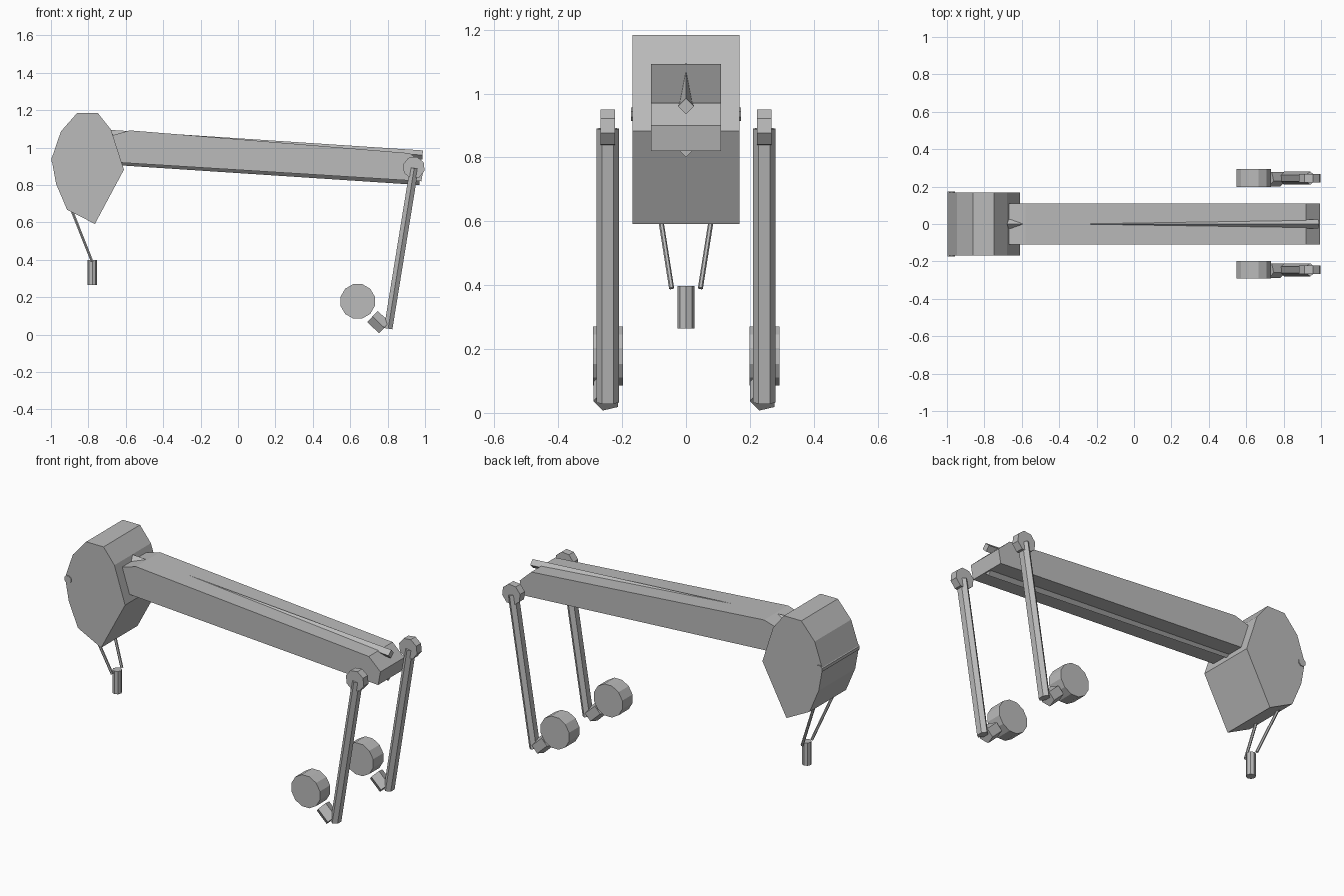
import bpy
from math import cos, sin, radians, tau
from mathutils import Vector, Matrix

if "Cube" in bpy.data.objects:
    bpy.data.objects.remove(bpy.data.objects["Cube"])

grey = bpy.data.materials.new("plain grey")
grey.use_nodes = True
grey.diffuse_color = (0.5, 0.5, 0.5, 1)
grey.node_tree.nodes["Principled BSDF"].inputs["Base Color"].default_value = (0.5, 0.5, 0.5, 1)


def build(name, start, end):
    """Flat-shaded solid joining two matching rings of points."""
    n = len(start)
    faces = [(i, (i + 1) % n, n + (i + 1) % n, n + i) for i in range(n)]
    faces += [tuple(reversed(range(n))), tuple(range(n, 2 * n))]
    mesh = bpy.data.meshes.new(name)
    mesh.from_pydata([*start, *end], [], faces)
    mesh.materials.append(grey)
    obj = bpy.data.objects.new(name, mesh)
    bpy.context.collection.objects.link(obj)
    return obj


def slab(name, profile, y0, y1):
    """Side profile in x and z, given clockwise from the front, extruded along y."""
    pts = list(reversed(profile))
    return build(name, [(x, y0, z) for x, z in pts][::-1], [(x, y1, z) for x, z in pts][::-1])


def rod(name, a, b, radius, sides, turn=0, flat=1):
    """Prism from a to b; corner angles are measured from the y axis."""
    a, b = Vector(a), Vector(b)
    axis = (b - a).normalized()
    u = Vector((0, 1, 0))
    u = (u - axis * u.dot(axis)).normalized()
    v = axis.cross(u)
    ring = []
    for i in range(sides):
        t = radians(turn) + tau * i / sides
        ring.append((u * cos(t) + v * sin(t) * flat) * radius)
    return build(name, [a + p for p in ring], [b + p for p in ring])


def disc(name, x, z, radius, y0, y1, sides, turn):
    """Round plate whose axis runs along y."""
    ring = []
    for i in range(sides):
        t = radians(turn) - tau * i / sides
        ring.append((x + radius * cos(t), z + radius * sin(t)))
    return slab(name, ring, y0, y1)


# Head block with a faceted side outline
head = [(-0.861, 1.184), (-0.749, 1.184), (-0.679, 1.096), (-0.61, 0.882), (-0.765, 0.592),
        (-0.914, 0.668), (-0.973, 0.807), (-0.997, 0.94), (-0.947, 1.086)]
slab("head", head, -0.168, 0.168)
disc("head_pin", -0.977, 0.935, 0.023, -0.173, 0.173, 8, 22.5)

# Long beam with chamfered ends
beam = [(-0.76, 1.04), (-0.58, 1.092), (0.92, 0.97), (0.995, 0.9), (0.98, 0.82), (-0.76, 0.928)]
slab("beam", beam, -0.11, 0.11)

# Square rails set on edge along the top and bottom of the beam
rod("top_rail", (-0.75, 0, 1.074), (0.987, 0, 0.96), 0.025, 4)
rod("bottom_rail", (-0.75, 0, 0.938), (0.972, 0, 0.825), 0.025, 4)

# Hanging struts and the cup between them
for side, label in ((1, "left"), (-1, "right")):
    rod(label + "_strut", (-0.893, side * 0.09, 0.675), (-0.78, side * 0.045, 0.39), 0.008, 6)
rod("cup", (-0.779, 0, 0.265), (-0.779, 0, 0.398), 0.026, 8, 0)

# Legs, each with a hub, a foot and a wheel
for side, label in ((1, "left"), (-1, "right")):
    y = side * 0.245
    disc(label + "_hub", 0.94, 0.893, 0.06, y - 0.022, y + 0.022, 8, 29)
    rod(label + "_leg", (0.942, y, 0.89), (0.803, y, 0.032), 0.035, 6, 0, 0.75)
    rod(label + "_foot", (0.719, y - 0.002, 0.097), (0.782, y - 0.002, 0.037), 0.043, 5, 108)
    disc(label + "_wheel", 0.64, 0.178, 0.095, y - 0.046, y + 0.048, 12, 15)
